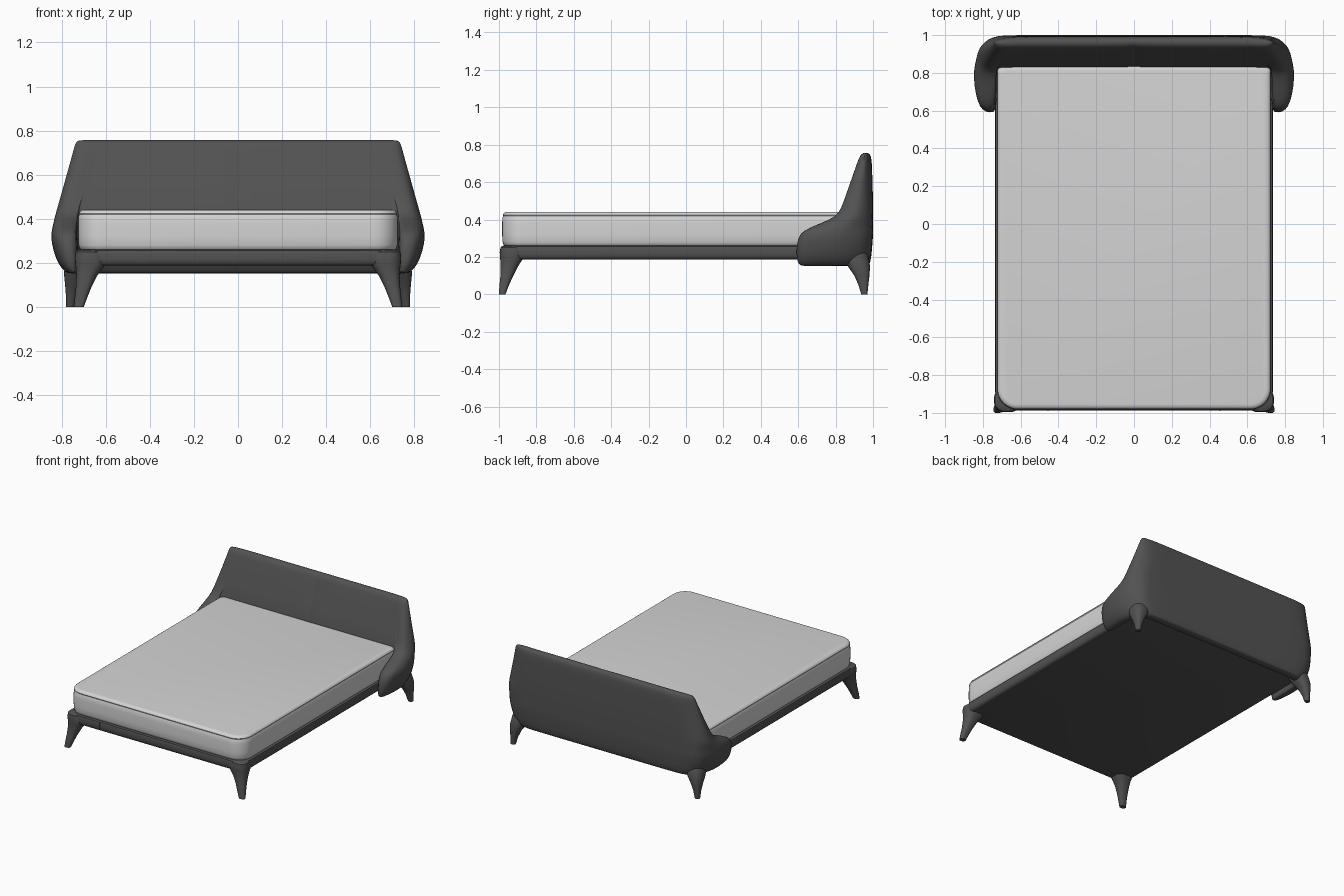
import bpy, bmesh, math

if "Cube" in bpy.data.objects:
    bpy.data.objects.remove(bpy.data.objects["Cube"])


def material(name, v):
    m = bpy.data.materials.new(name)
    m.diffuse_color = (v, v, v, 1)
    m.use_nodes = True
    m.node_tree.nodes["Principled BSDF"].inputs["Base Color"].default_value = m.diffuse_color
    return m


charcoal = material("charcoal upholstery", 0.085)
linen = material("pale mattress", 0.66)


def finish(name, bm, mat, subdiv=0, angle=40):
    bmesh.ops.recalc_face_normals(bm, faces=bm.faces)
    me = bpy.data.meshes.new(name)
    bm.to_mesh(me)
    bm.free()
    ob = bpy.data.objects.new(name, me)
    bpy.context.collection.objects.link(ob)
    me.materials.append(mat)
    if subdiv:
        s = ob.modifiers.new("smooth", "SUBSURF")
        s.levels = s.render_levels = subdiv
    bpy.ops.object.select_all(action="DESELECT")
    ob.select_set(True)
    bpy.context.view_layer.objects.active = ob
    bpy.ops.object.shade_smooth_by_angle(angle=math.radians(angle))
    return ob


def skin(bm, rings):
    """Join equal-length rings of points with quads."""
    vs = [[bm.verts.new(p) for p in r] for r in rings]
    n = len(vs[0])
    for a, b in zip(vs, vs[1:]):
        for i in range(n):
            j = (i + 1) % n
            bm.faces.new((a[i], a[j], b[j], b[i]))
    return vs


def rounded_ring(x0, x1, y0, y1, z, r_front, r_back, n=8):
    pts = []
    corners = [(x1, y1, -1, -1, r_back, 0), (x0, y1, 1, -1, r_back, 90),
               (x0, y0, 1, 1, r_front, 180), (x1, y0, -1, 1, r_front, 270)]
    for cx, cy, sx, sy, r, a0 in corners:
        for k in range(n + 1):
            a = math.radians(a0 + 90 * k / n)
            pts.append((cx + sx * r + r * math.cos(a), cy + sy * r + r * math.sin(a), z))
    return pts


def loft(name, rings, mat, subdiv=0):
    bm = bmesh.new()
    vs = skin(bm, rings)
    bm.faces.new(vs[0])
    bm.faces.new(vs[-1])
    return finish(name, bm, mat, subdiv)


def slab(name, half_w, y0, y1, r, rows, mat):
    """Rounded slab; each row is (height, inset)."""
    loft(name, [rounded_ring(-half_w + i, half_w - i, y0 + i, y1 - i, z,
                             max(r - i, 0.02), 0.03) for z, i in rows], mat)


# Mattress with softly rolled edges and a shallow stitch line
slab("mattress", 0.726, -0.983, 0.84, 0.11,
     [(0.255, 0.02), (0.262, 0.009), (0.28, 0.002), (0.32, 0), (0.38, 0), (0.412, 0.002),
      (0.418, 0.005), (0.424, 0.003), (0.433, 0.008), (0.439, 0.016), (0.441, 0.03)], linen)

# Upholstered base rail and underside
slab("bed_base", 0.735, -0.988, 0.94, 0.10,
     [(0.187, 0.022), (0.19, 0.012), (0.198, 0.004), (0.215, 0),
      (0.245, 0), (0.256, 0.003), (0.261, 0.012)], charcoal)

# Narrow seams on the front rail
for s in (-1, 1):
    bm = bmesh.new()
    bmesh.ops.create_cube(bm, size=1)
    for v in bm.verts:
        v.co = (s * 0.455 + v.co.x * 0.004, -0.987 + v.co.y * 0.005, 0.228 + v.co.z * 0.055)
    finish("rail_seam", bm, charcoal)

# Legs: (z, inner x, outer x, y front, y back)
front_rows = [(0, .700, .745, -1.0, -.965), (.04, .685, .741, -.998, -.95),
              (.09, .665, .736, -.993, -.928), (.14, .640, .734, -.991, -.903),
              (.175, .615, .736, -.992, -.882), (.195, .60, .739, -.994, -.868),
              (.225, .60, .741, -.996, -.868), (.25, .61, .737, -.992, -.875),
              (.258, .63, .727, -.982, -.89)]
rear_rows = [(0, .745, .780, .937, .970), (.05, .735, .781, .922, .975),
             (.10, .715, .785, .900, .981), (.15, .680, .790, .865, .984),
             (.20, .650, .785, .840, .976), (.27, .640, .760, .830, .950)]
for label, rows in (("front_leg", front_rows), ("rear_leg", rear_rows)):
    for s in (-1, 1):
        rings = []
        for z, xa, xb, ya, yb in rows:
            r = 0.42 * min(xb - xa, yb - ya)
            rings.append([(s * x, y, zz) for x, y, zz in
                          rounded_ring(xa, xb, ya, yb, z, r, r, 5)])
        loft(label, rings, charcoal)


# Headboard: horizontal U sections whose wings shrink away with height
def half_section(X, xi, yf, yi, yb):
    t, D, g = X - xi, yb - yf, yi - yf
    return [(0, yi + .008), (.006, yi), (.35, yi), (xi - .1, yi), (xi - .03, yi - .03 * g),
            (xi - .005, yi - .15 * g), (xi, yi - .35 * g), (xi, yf + .25 * g),
            (xi + .08 * t, yf + .02 * D), (xi + .25 * t, yf), (X - .5 * t, yf),
            (X - .25 * t, yf + .05 * D), (X - .1 * t, yf + .2 * D), (X, yf + .42 * D),
            (X - .006, yf + .6 * D), (X - .03, yf + .78 * D), (X - .065, yf + .91 * D),
            (X - .11, yf + .98 * D), (X - .17, yb), (.35, yb), (.006, yb), (0, yb)]


# (z, outer x, inner x, wing front y, panel front y, back y)
board_rows = [(.152, .765, .735, .625, .93, .965), (.156, .785, .728, .603, .92, .98),
              (.19, .817, .725, .591, .90, .99), (.25, .840, .725, .590, .86, .995),
              (.31, .852, .729, .600, .83, 1.0), (.342, .849, .730, .630, .826, 1.0),
              (.37, .843, .730, .695, .825, 1.0), (.40, .836, .729, .768, .825, 1.0),
              (.43, .828, .725, .818, .828, 1.0), (.50, .808, .708, .844, .846, 1.0),
              (.60, .780, .680, .879, .881, .997), (.70, .752, .652, .914, .916, .994),
              (.735, .743, .643, .927, .929, .990), (.752, .735, .635, .940, .942, .981),
              (.757, .720, .620, .954, .956, .968)]
rings = []
for z, *args in board_rows:
    half = half_section(*args)
    loop = half + [(-x, y) for x, y in reversed(half[1:-1])]
    rings.append([(x, y, z) for x, y in loop])
bm = bmesh.new()
vs = skin(bm, rings)
n, N = len(half), len(loop)
for ring in (vs[0], vs[-1]):  # quad caps across the thickness
    for i in range(n // 2 - 1):
        quad = (i, i + 1, n - 2 - i, n - 1 - i)
        bm.faces.new([ring[k] for k in quad])
        bm.faces.new([ring[(N - k) % N] for k in quad])
finish("headboard", bm, charcoal, subdiv=1, angle=50)
